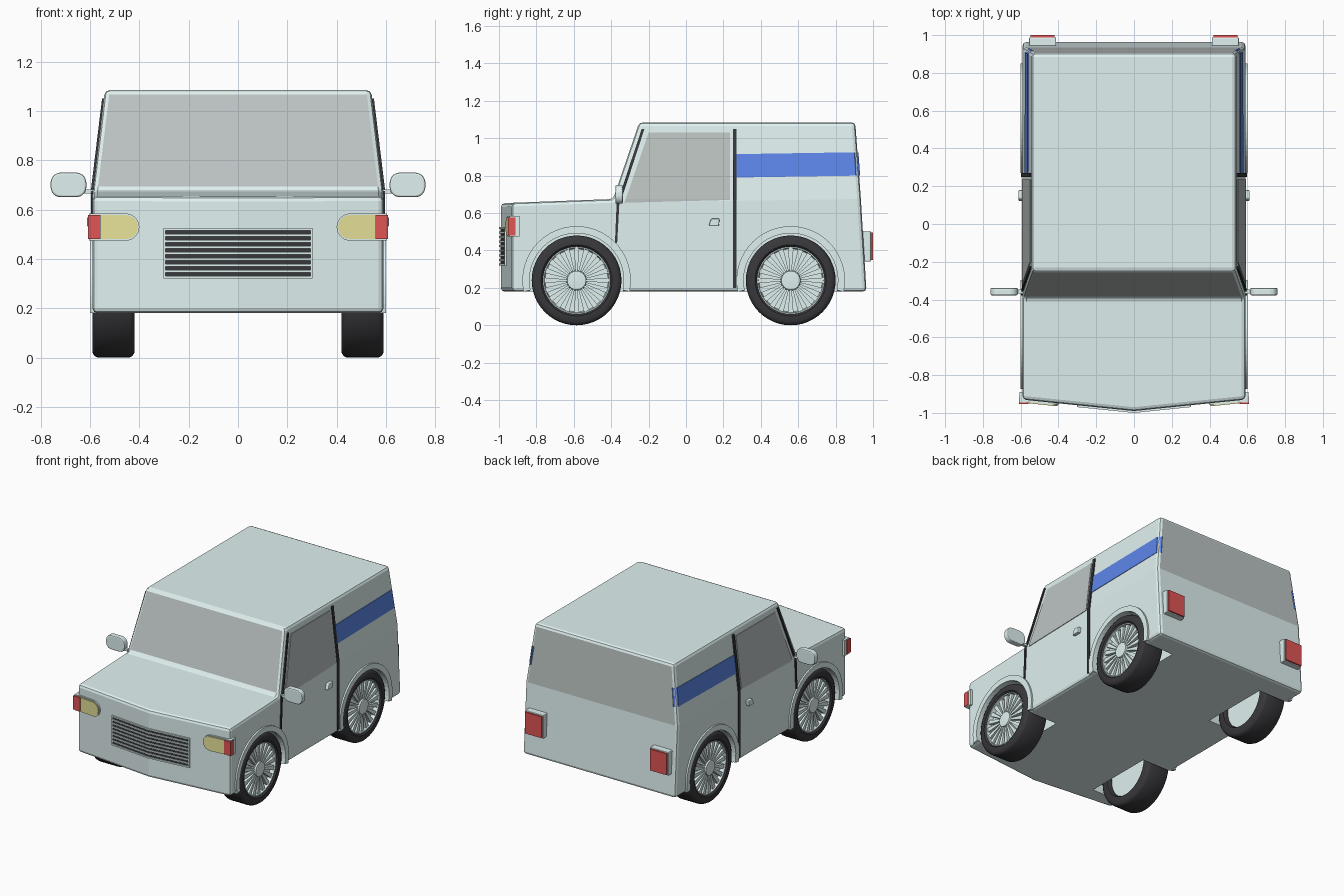
import bpy, bmesh, math
from math import sin, cos, pi, radians

if "Cube" in bpy.data.objects:
    bpy.data.objects.remove(bpy.data.objects["Cube"])

def material(name, rgb):
    m = bpy.data.materials.new(name)
    m.diffuse_color = (*rgb, 1)
    m.use_nodes = True
    m.node_tree.nodes["Principled BSDF"].inputs["Base Color"].default_value = m.diffuse_color
    return m

PAINT = material("pale_paint", (0.75, 0.88, 0.88))
GLASS = material("grey_glass", (0.50, 0.55, 0.54))
BLACK = material("black_rubber", (0.04, 0.04, 0.045))
BLUE = material("blue_stripe", (0.11, 0.24, 0.82))
RED = material("red_lens", (0.75, 0.09, 0.09))
YELLOW = material("yellow_lens", (0.80, 0.76, 0.32))

def finish(name, bm, mats, mirror=False, bevel=0, smooth=False):
    bmesh.ops.recalc_face_normals(bm, faces=bm.faces)
    me = bpy.data.meshes.new(name)
    bm.to_mesh(me)
    bm.free()
    for m in mats:
        me.materials.append(m)
    if smooth:
        me.shade_smooth()
        me.set_sharp_from_angle(angle=radians(35))
    ob = bpy.data.objects.new(name, me)
    bpy.context.collection.objects.link(ob)
    if bevel:
        b = ob.modifiers.new("bevel", 'BEVEL')
        b.width, b.segments, b.material = bevel, 2, 0
        b.angle_limit = radians(20)
    if mirror:
        ob.modifiers.new("mirror", 'MIRROR').use_mirror_merge = False
    return ob

def prisms(name, polys, vec, mat, mirror=True, bevel=0):
    """Extrude each 3D polygon along vec."""
    bm = bmesh.new()
    for poly in polys:
        a = [bm.verts.new(p) for p in poly]
        b = [bm.verts.new([p[i] + vec[i] for i in range(3)]) for p in poly]
        bm.faces.new(a)
        bm.faces.new(b)
        for i in range(len(a)):
            j = (i + 1) % len(a)
            bm.faces.new((a[i], a[j], b[j], b[i]))
    return finish(name, bm, [mat], mirror, bevel)

def box(name, lo, hi, mat, bevel=0):
    poly = [(lo[0], lo[1], lo[2]), (hi[0], lo[1], lo[2]), (hi[0], hi[1], lo[2]), (lo[0], hi[1], lo[2])]
    return prisms(name, [poly], (0, 0, hi[2] - lo[2]), mat, True, bevel)

def lathe(name, profile, cy, cz, mat, n=48, mirror=True):
    """Revolve (x, r) points around a sideways axle."""
    bm = bmesh.new()
    rings = [[bm.verts.new((x, cy + r * cos(2 * pi * k / n), cz + r * sin(2 * pi * k / n)))
              for k in range(n)] for x, r in profile]
    closed = profile[0] == profile[-1]
    if closed:
        bmesh.ops.delete(bm, geom=rings.pop(), context='VERTS')
        rings.append(rings[0])
    for r0, r1 in zip(rings, rings[1:]):
        for k in range(n):
            j = (k + 1) % n
            bm.faces.new((r0[k], r0[j], r1[j], r1[k]))
    if not closed:
        bm.faces.new(rings[0])
        bm.faces.new(rings[-1])
    return finish(name, bm, [mat], mirror, 0, True)

BELT, ROOF, W, WR = 0.675, 1.085, 0.59, 0.54
WHEEL_Y, WHEEL_Z, R = (-0.585, 0.56), 0.24, 0.24

def side_x(z):
    return W - max(0, z - BELT) / (ROOF - BELT) * (W - WR)

def front_y(x):
    return -0.99 + 0.06 * abs(x) / W

def on_side(name, polys, t, mat):
    """Thin panels lying on the body side, given as (y, z) outlines."""
    return prisms(name, [[(side_x(z) - 0.01, y, z) for y, z in p] for p in polys], (0.01 + t, 0, 0), mat)

# body shell: side profile with tapered cabin and V nose
prof = [(-0.93, 0.18, W), (-0.93, 0.655, W), (-0.39, BELT, W), (-0.25, ROOF, WR),
        (0.905, ROOF, WR), (0.935, BELT, W), (0.965, 0.18, W)]
bm = bmesh.new()
L, Rt = [[bm.verts.new((s * w, y, z)) for y, z, w in prof] for s in (-1, 1)]
n0, n1 = bm.verts.new((0, -0.99, 0.18)), bm.verts.new((0, -0.99, 0.652))
for S in (L, Rt):
    bm.faces.new([S[i] for i in (0, 1, 2, 5, 6)])
    bm.faces.new(S[2:6])
    bm.faces.new((n0, S[0], S[1], n1))
bm.faces.new((n1, Rt[1], Rt[2], L[2], L[1]))
bm.faces.new((n0, Rt[0], Rt[6], L[6], L[0]))
for i in range(2, 6):
    f = bm.faces.new((L[i], L[i + 1], Rt[i + 1], Rt[i]))
    f.material_index = 1 if i in (2, 4) else 0     # windscreen and rear window
body = finish("body", bm, [PAINT, GLASS], bevel=0.02)

# wheel wells
for tag, y in zip(("front", "rear"), WHEEL_Y):
    for s in (-1, 1):
        cut = lathe("well_cutter", [(s * 0.36, 0.255), (s * 0.7, 0.255)], y, WHEEL_Z, PAINT, mirror=False)
        cut.hide_render = True
        cut.hide_viewport = True
        b = body.modifiers.new("well", 'BOOLEAN')
        b.operation, b.object, b.solver = 'DIFFERENCE', cut, 'EXACT'

# wheels and arch flares
for tag, y in zip(("front", "rear"), WHEEL_Y):
    lathe(tag + "_tyres", [(0.44, 0.17), (0.42, 0.18), (0.42, 0.22), (0.428, 0.234), (0.44, R), (0.57, R),
                           (0.582, 0.234), (0.59, 0.22), (0.59, 0.19), (0.58, 0.18), (0.44, 0.17)],
          y, WHEEL_Z, BLACK)
    lathe(tag + "_rims", [(0.45, 0.001), (0.45, 0.172), (0.58, 0.184), (0.58, 0.174), (0.55, 0.168),
                          (0.55, 0.055), (0.582, 0.05), (0.585, 0.001)], y, WHEEL_Z, PAINT)
    spokes = []
    for k in range(20):
        a = 2 * pi * k / 20
        spokes.append([(0.548, y + r * cos(a) - w * sin(a), WHEEL_Z + r * sin(a) + w * cos(a))
                       for r, w in ((0.045, -0.005), (0.176, -0.015), (0.176, 0.015), (0.045, 0.005))])
    prisms(tag + "_spokes", spokes, (0.024, 0, 0), PAINT)
    ang = [radians(-12 + 204 * i / 28) for i in range(29)]
    arc = [(y + r * cos(a), max(0.18, WHEEL_Z + r * sin(a)))
           for r, seq in ((0.29, ang), (0.252, ang[::-1])) for a in seq]
    prisms(tag + "_arch_flares", [[(0.575, p, q) for p, q in arc]], (0.026, 0, 0), PAINT)

# side windows, door seams, stripe, handles
on_side("side_windows", [[(-0.33, 0.655), (-0.322, BELT), (0.235, BELT), (0.235, 0.67)],
                         [(-0.322, BELT), (-0.20, 1.03), (0.235, 1.03), (0.235, BELT)]], 0.004, GLASS)
on_side("door_seams", [[(0.25, 0.2), (0.27, 0.2), (0.27, BELT), (0.25, BELT)],
                       [(0.25, BELT), (0.27, BELT), (0.27, 1.05), (0.25, 1.05)],
                       [(-0.38, 0.44), (-0.368, 0.44), (-0.355, BELT), (-0.37, BELT)],
                       [(-0.36, BELT), (-0.345, BELT), (-0.222, 1.05), (-0.237, 1.05)]], 0.007, BLACK)
on_side("stripe", [[(0.27, 0.79), (0.27, 0.915), (0.90, 0.925), (0.908, 0.80)]], 0.003, BLUE)
prisms("stripe_corner", [[(side_x(z) + dx, y, z) for dx, y, z in
                          ((0.003, 0.899, 0.925), (0.003, 0.907, 0.80), (-0.02, 0.931, 0.80), (-0.02, 0.922, 0.925))]],
       (-0.015, -0.015, 0), BLUE)
prisms("door_handles", [[(0.58, y, z) for y, z in ((0.12, 0.53), (0.175, 0.53), (0.18, 0.57), (0.135, 0.57))]],
       (0.032, 0, 0), PAINT, bevel=0.005)

# headlights: outline rounded toward the centre, lying on the V nose
def lamp(x0, x1, z0, z1, out):
    r = (z1 - z0) / 2
    pts = [(x0 + r - r * sin(a), z0 + r + r * cos(a)) for a in [pi * i / 14 for i in range(15)]]
    return [(x, front_y(x) - out, z) for x, z in pts + [(x1, z0), (x1, z1)]]

prisms("headlight_bezels", [lamp(0.40, 0.60, 0.474, 0.584, 0.010)], (0, 0.03, 0), PAINT)
prisms("headlight_lenses", [lamp(0.406, 0.556, 0.481, 0.577, 0.016)], (0, 0.03, 0), YELLOW)
box("headlight_corner_bezels", (0.57, -0.945, 0.474), (0.605, -0.89, 0.584), PAINT)
box("turn_signals", (0.558, -0.952, 0.481), (0.609, -0.912, 0.577), RED)

# grille: dark backing, frame and slats bent along the V nose
def vee(x, z, out):
    o = [(s * x, front_y(x) - out, z) for s in (-1, 1)]
    i = [(s * x, front_y(x) + 0.01, z) for s in (-1, 1)]
    return [o[0], (0, front_y(0) - out, z), o[1], i[1], (0, front_y(0) + 0.01, z), i[0]]

prisms("grille_backing", [vee(0.30, 0.32, 0.002)], (0, 0, 0.205), BLACK, False)
prisms("grille_slats", [vee(0.30, 0.32 + 0.0245 * i, 0.010) for i in range(9)], (0, 0, 0.010), PAINT, False)
box("grille_ends", (0.294, front_y(0.3) - 0.01, 0.32), (0.302, front_y(0.3) + 0.01, 0.526), PAINT)

# door mirrors
head = []
for cx, cz, a0 in ((0.72, 0.71, 0), (0.655, 0.71, 90), (0.655, 0.69, 180), (0.72, 0.69, 270)):
    for i in range(5):
        a = radians(a0 + 22.5 * i)
        head.append((cx + 0.04 * cos(a), -0.378, cz + 0.04 * sin(a)))
prisms("mirror_heads", [head], (0, 0.04, 0), PAINT, bevel=0.01)
box("mirror_stalks", (0.57, -0.368, 0.665), (0.65, -0.348, 0.682), PAINT)

# tail lights
box("tail_light_housings", (0.412, 0.93, 0.34), (0.556, 0.988, 0.505), PAINT, 0.006)
box("tail_light_lenses", (0.42, 0.98, 0.348), (0.548, 1.0, 0.497), RED)
